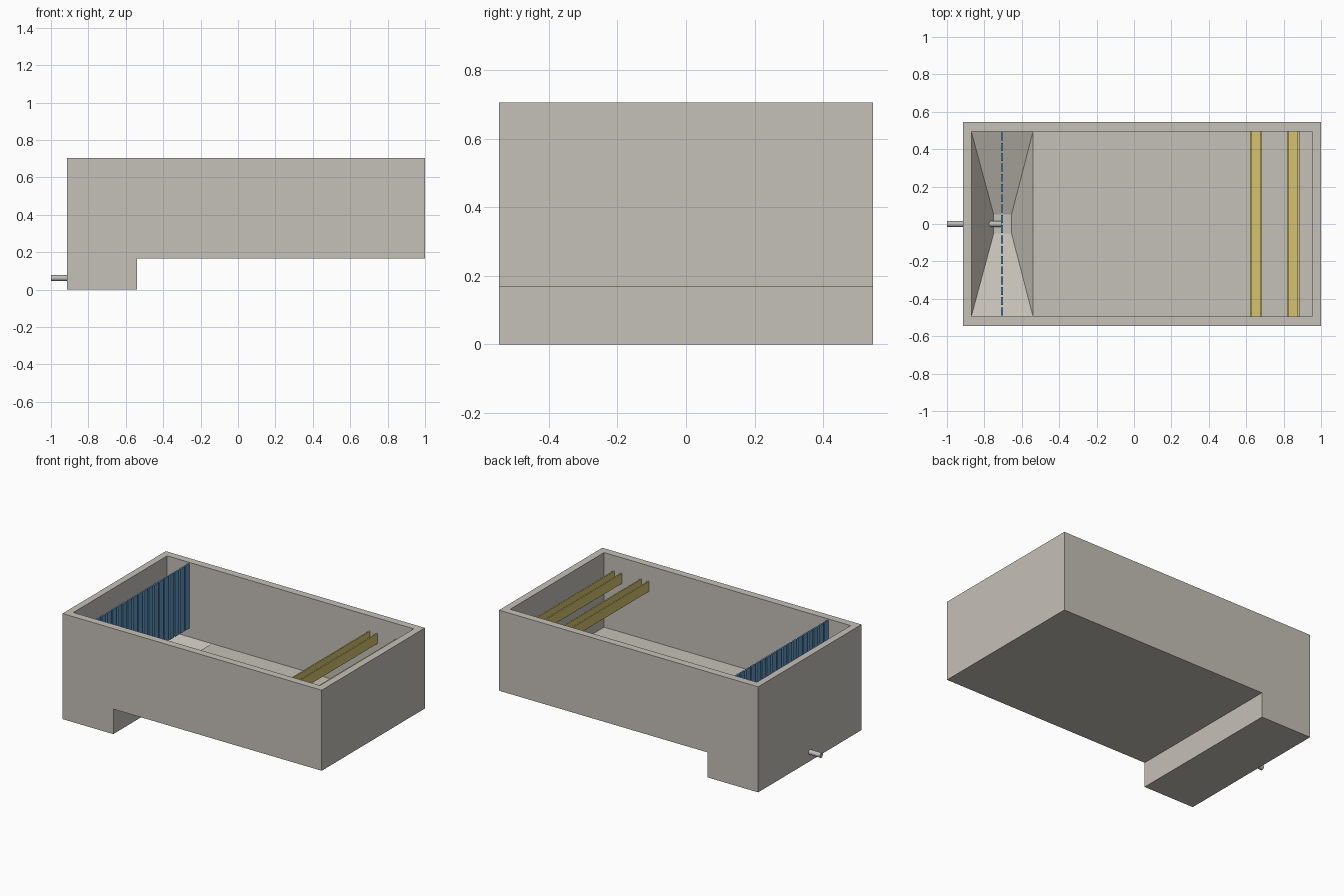
import bpy, bmesh, math
from mathutils import Matrix

if "Cube" in bpy.data.objects:
    bpy.data.objects.remove(bpy.data.objects["Cube"], do_unlink=True)


def material(name, rgb):
    m = bpy.data.materials.new(name)
    m.use_nodes = True
    m.diffuse_color = (*rgb, 1)
    m.node_tree.nodes["Principled BSDF"].inputs["Base Color"].default_value = (*rgb, 1)
    return m


concrete = material("concrete", (0.56, 0.53, 0.48))
steel = material("pipe grey", (0.52, 0.51, 0.48))
blue = material("baffle blue", (0.12, 0.31, 0.54))
yellow = material("trough yellow", (0.66, 0.55, 0.16))


def make(name, bm, mat):
    bmesh.ops.recalc_face_normals(bm, faces=bm.faces)
    mesh = bpy.data.meshes.new(name)
    bm.to_mesh(mesh)
    bm.free()
    ob = bpy.data.objects.new(name, mesh)
    bpy.context.collection.objects.link(ob)
    mesh.materials.append(mat)
    return ob


def prism(bm, profile, half_width):
    """Extrude an x-z profile across the tank."""
    face = bm.faces.new([bm.verts.new((x, -half_width, z)) for x, z in profile])
    out = bmesh.ops.extrude_face_region(bm, geom=[face])["geom"]
    verts = [v for v in out if isinstance(v, bmesh.types.BMVert)]
    bmesh.ops.translate(bm, verts=verts, vec=(0, 2 * half_width, 0))


def box(bm, lo, hi):
    size = [b - a for a, b in zip(lo, hi)]
    mid = [(a + b) / 2 for a, b in zip(lo, hi)]
    bmesh.ops.create_cube(bm, size=1, matrix=Matrix.Translation(mid) @ Matrix.Diagonal((*size, 1)))


def ring(bm, x0, x1, half_y, z):
    return [bm.verts.new((x, y, z)) for x, y in
            ((x0, -half_y), (x1, -half_y), (x1, half_y), (x0, half_y))]


# Main dimensions
LEFT, RIGHT, STEP = -0.915, 1.0, -0.54
HALF, TOP, UNDER = 0.545, 0.705, 0.167
IN_LEFT, IN_RIGHT, IN_HALF, FLOOR = -0.87, 0.952, 0.495, 0.207

# Tank shell: stepped outside, straight inner walls, floor and tapered sludge hopper
bm = bmesh.new()
prism(bm, [(LEFT, 0), (STEP, 0), (STEP, UNDER), (RIGHT, UNDER), (RIGHT, TOP), (LEFT, TOP)], HALF)
bm.faces.ensure_lookup_table()
lid = max(bm.faces, key=lambda f: f.calc_center_median().z)
outer = sorted(lid.verts, key=lambda v: math.atan2(v.co.y, v.co.x))
bmesh.ops.delete(bm, geom=[lid], context="FACES_ONLY")
rim = ring(bm, IN_LEFT, IN_RIGHT, IN_HALF, TOP)
base = ring(bm, IN_LEFT, IN_RIGHT, IN_HALF, FLOOR)
sump = ring(bm, -0.75, -0.655, 0.05, 0.045)
edge = [bm.verts.new((STEP, s * IN_HALF, FLOOR)) for s in (-1, 1)]
mouth = [base[0], edge[0], edge[1], base[3]]
for i in range(4):
    j = (i + 1) % 4
    bm.faces.new((outer[i], outer[j], rim[j], rim[i]))
    bm.faces.new((mouth[i], mouth[j], sump[j], sump[i]))
bm.faces.new((rim[0], rim[1], base[1], edge[0], base[0]))
bm.faces.new((rim[1], rim[2], base[2], base[1]))
bm.faces.new((rim[2], rim[3], base[3], edge[1], base[2]))
bm.faces.new((rim[3], rim[0], base[0], base[3]))
bm.faces.new((edge[0], base[1], base[2], edge[1]))
bm.faces.new(sump)
make("tank_shell", bm, concrete)

# Inlet baffle: a row of upright slats
bm = bmesh.new()
SLATS = 18
pitch = 2 * IN_HALF / SLATS
for i in range(SLATS):
    y = -IN_HALF + (i + 0.5) * pitch
    box(bm, (-0.711, y - 0.021, 0.27), (-0.7, y + 0.021, 0.7))
make("baffle_slats", bm, blue)

# Outlet troughs: two U channels across the tank
for name, x in (("inner_trough", 0.619), ("outer_trough", 0.819)):
    w, t, low, high = 0.065, 0.009, 0.535, 0.602
    bm = bmesh.new()
    prism(bm, [(x, low), (x + w, low), (x + w, high), (x + w - t, high),
               (x + w - t, low + t), (x + t, low + t), (x + t, high), (x, high)], IN_HALF)
    make(name, bm, yellow)

# Sludge drain pipe through the hopper wall
bm = bmesh.new()
bmesh.ops.create_cone(bm, cap_ends=True, segments=24, radius1=0.016, radius2=0.016, depth=0.295,
                      matrix=Matrix.Translation((-0.8525, 0, 0.062)) @ Matrix.Rotation(math.pi / 2, 4, "Y"))
pipe = make("drain_pipe", bm, steel)
bpy.context.view_layer.objects.active = pipe
pipe.select_set(True)
bpy.ops.object.shade_smooth_by_angle()
